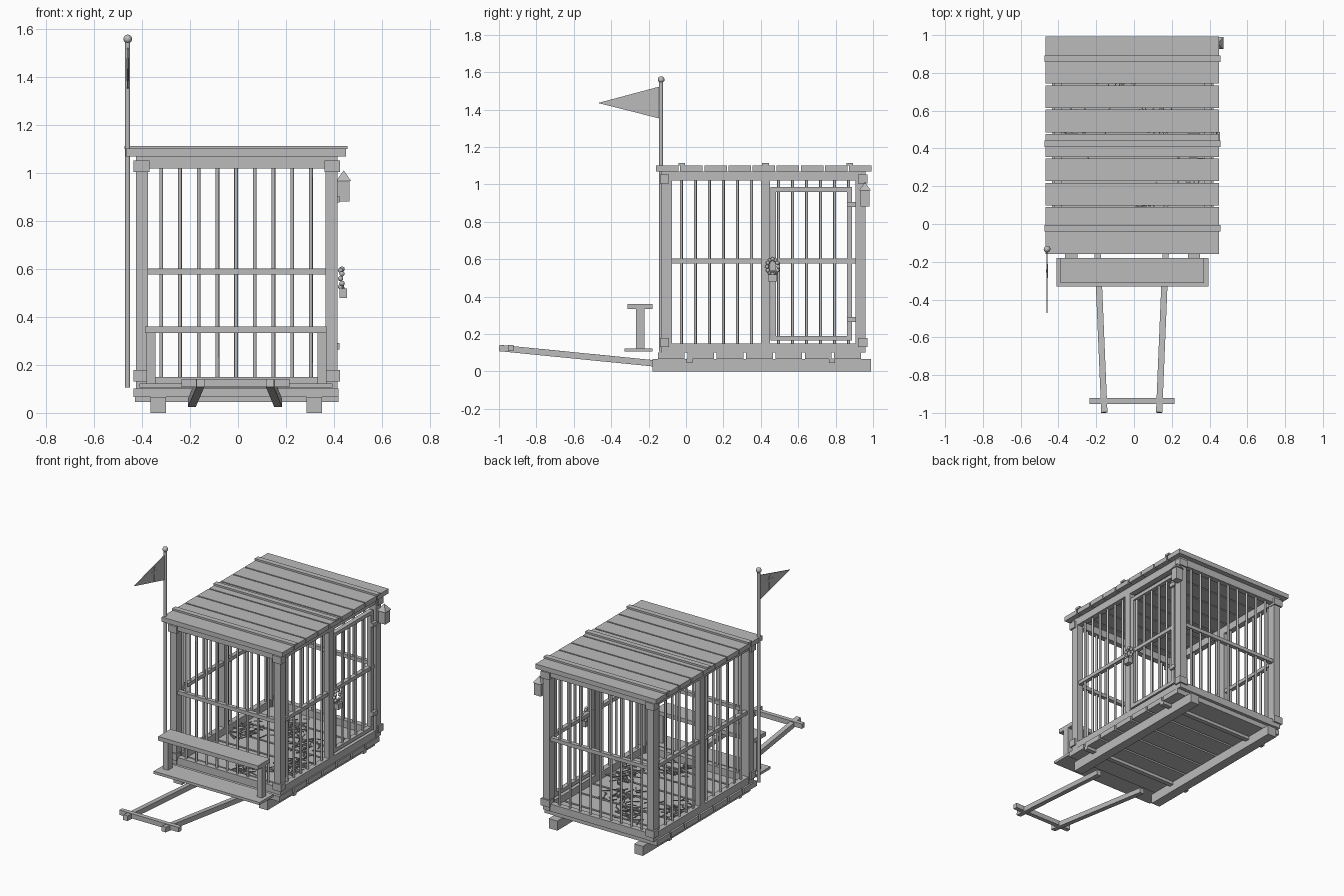
import bpy, bmesh, math, random
from mathutils import Vector, Matrix

cube = bpy.data.objects.get("Cube")
if cube:
    bpy.data.objects.remove(cube, do_unlink=True)

GREY = (0.5, 0.5, 0.5, 1)
mat = bpy.data.materials.new("weathered_grey")
mat.use_nodes = True
mat.diffuse_color = GREY
mat.node_tree.nodes["Principled BSDF"].inputs["Base Color"].default_value = GREY


class Part:
    """Collects primitive shapes into one named object."""

    def __init__(self, name):
        self.name, self.bm = name, bmesh.new()

    def box(self, x0, x1, y0, y1, z0, z1):
        size = Matrix.Diagonal((x1 - x0, y1 - y0, z1 - z0, 1))
        mid = Vector((x0 + x1, y0 + y1, z0 + z1)) / 2
        bmesh.ops.create_cube(self.bm, size=1, matrix=Matrix.Translation(mid) @ size)

    def beam(self, a, b, width, height):
        a, b = Vector(a), Vector(b)
        turn = (b - a).to_track_quat('Y', 'Z').to_matrix().to_4x4()
        size = Matrix.Diagonal((width, (b - a).length, height, 1))
        bmesh.ops.create_cube(self.bm, size=1, matrix=Matrix.Translation((a + b) / 2) @ turn @ size)

    def rod(self, x, y, z0, z1, r, sides=8, r2=None):
        bmesh.ops.create_cone(self.bm, cap_ends=True, segments=sides, radius1=r,
                              radius2=r if r2 is None else r2, depth=z1 - z0,
                              matrix=Matrix.Translation((x, y, (z0 + z1) / 2)))

    def ball(self, x, y, z, r):
        bmesh.ops.create_uvsphere(self.bm, u_segments=12, v_segments=8, radius=r,
                                  matrix=Matrix.Translation((x, y, z)))

    def done(self, smooth=False):
        mesh = bpy.data.meshes.new(self.name)
        self.bm.to_mesh(mesh)
        self.bm.free()
        mesh.materials.append(mat)
        ob = bpy.data.objects.new(self.name, mesh)
        bpy.context.collection.objects.link(ob)
        if smooth:
            bpy.ops.object.select_all(action='DESELECT')
            ob.select_set(True)
            bpy.context.view_layer.objects.active = ob
            bpy.ops.object.shade_smooth_by_angle(angle=math.radians(50))


# Outer limits of the cage
L, R, F, B = -0.425, 0.415, -0.13, 0.96
POST = 0.05
BOT, TOP = 0.15, 1.02

# Runners and cross beams under the floor
p = Part("runners")
for x in (-0.365, 0.285):
    p.box(x, x + 0.065, -0.18, 0.99, 0, 0.066)
p.done()
p = Part("floor_cross_beams")
for y in (0.02, 0.78):
    p.box(-0.43, 0.42, y - 0.016, y + 0.016, 0.045, 0.07)
p.done()

# Floor boards
p = Part("floor_boards")
for i in range(7):
    y = -0.15 + i * 0.157
    p.box(-0.435, 0.42, y, y + 0.143, 0.066, 0.101)
p.done()

# Cage frame
p = Part("corner_posts")
for x in (L, R - POST):
    for y in (F, B - 0.055):
        p.box(x, x + POST, y, y + 0.055, 0.1, 1.07)
p.done()
p = Part("side_rails")
for x in (L, R - 0.045):
    for z in (0.1, TOP):
        p.box(x + 0.003, x + 0.042, F + 0.05, B - 0.05, z, z + 0.05)
p.done()
p = Part("end_rails")
for y in (F, B - 0.045):
    for z in (0.1, TOP):
        p.box(L + 0.04, R - 0.04, y + 0.003, y + 0.042, z, z + 0.05)
p.done()
p = Part("middle_posts")
for x in (L, R - 0.045):
    p.box(x + 0.002, x + 0.043, 0.4, 0.45, BOT, TOP)
p.done()
p = Part("corner_brackets")
for x in (L - 0.01, R - 0.055):
    for y in (F - 0.01, B - 0.04):
        for z in (0.13, 1.005):
            p.box(x, x + 0.065, y, y + 0.05, z, z + 0.048)
p.done()

# Bars and middle rails
bars = Part("cage_bars")
for i in range(9):
    for y in (F + 0.025, B - 0.025):
        bars.rod(-0.32 + i * 0.078, y, BOT, TOP, 0.008)
for i in range(6):
    bars.rod(R - 0.025, -0.025 + i * 0.075, BOT, TOP, 0.008)
for start in (-0.025, 0.495):
    for i in range(6):
        bars.rod(L + 0.025, start + i * 0.075, BOT, TOP, 0.008)
bars.done(True)
p = Part("middle_rails")
for y in (F + 0.025, B - 0.025):
    p.box(L + 0.05, R - 0.05, y - 0.014, y + 0.014, 0.578, 0.603)
for x in (L + 0.025, R - 0.025):
    p.box(x - 0.014, x + 0.014, F + 0.05, B - 0.05, 0.578, 0.603)
p.done()

# Door with hinges
p = Part("door_frame")
for y in (0.453, 0.86):
    p.box(0.378, 0.408, y, y + 0.027, 0.165, 0.985)
for z in (0.165, 0.96):
    p.box(0.378, 0.408, 0.48, 0.86, z, z + 0.025)
p.done()
p = Part("door_bars")
for i in range(5):
    p.rod(0.392, 0.495 + i * 0.075, 0.18, 0.97, 0.008)
p.done(True)
p = Part("door_hinges")
for z in (0.265, 0.878):
    p.box(0.4, 0.424, 0.86, 0.91, z, z + 0.027)
p.done()

# Chain and padlock
p = Part("lock_chain")
for i in range(12):
    a = 2 * math.pi * i / 12
    mid = Matrix.Translation((0.428 + 0.006 * (i % 2), 0.463 + 0.03 * math.cos(a), 0.56 + 0.04 * math.sin(a)))
    bmesh.ops.create_uvsphere(p.bm, u_segments=8, v_segments=6, radius=0.011, matrix=mid)
p.done(True)
p = Part("padlock")
p.box(0.423, 0.455, 0.44, 0.487, 0.48, 0.518)
for y in (0.45, 0.477):
    p.rod(0.439, y, 0.515, 0.535, 0.004)
p.box(0.435, 0.443, 0.446, 0.481, 0.533, 0.541)
p.done()

# Lantern on the rear post
p = Part("lantern")
p.box(0.416, 0.466, 0.932, 0.982, 0.882, 0.967)
bmesh.ops.create_cone(p.bm, cap_ends=True, segments=4, radius1=0.045, radius2=0, depth=0.045,
                      matrix=Matrix.Translation((0.441, 0.957, 0.989)) @ Matrix.Rotation(math.pi / 4, 4, 'Z'))
p.done()

# Roof boards and battens
p = Part("roof_boards")
for i in range(9):
    y = -0.16 + i * 0.129
    p.box(-0.468, 0.45, y, y + 0.12, 1.07, 1.102)
p.done()
p = Part("roof_battens")
for y in (-0.023, 0.425, 0.875):
    p.box(-0.473, 0.457, y - 0.018, y + 0.018, 1.1, 1.114)
p.done()

# Driver bench and footboard
p = Part("footboard")
p.box(-0.41, 0.395, -0.33, -0.18, 0.105, 0.123)
p.done()
p = Part("bench_seat")
p.box(-0.388, 0.37, -0.313, -0.18, 0.333, 0.361)
p.done()
p = Part("bench_supports")
for x in (-0.382, 0.332):
    p.box(x, x + 0.038, -0.268, -0.222, 0.12, 0.335)
p.done()

# Pulling shafts
p = Part("pulling_shafts")
for near, far in ((-0.193, -0.157), (0.168, 0.133)):
    p.beam((near, -0.15, 0.041), (far, -0.998, 0.125), 0.033, 0.034)
p.done()
p = Part("shaft_crossbar")
p.box(-0.235, 0.215, -0.952, -0.922, 0.108, 0.141)
p.done()

# Flag and pole
PX, PY = -0.46, -0.133
p = Part("flag_pole")
p.rod(PX, PY, 0.105, 1.55, 0.011, 10)
p.ball(PX, PY, 1.56, 0.018)
p.done(True)
p = Part("pennant")
corners = [p.bm.verts.new((PX - 0.003, y, z)) for y, z in ((PY, 1.35), (PY, 1.525), (-0.47, 1.435))]
face = p.bm.faces.new(corners)
top = bmesh.ops.extrude_face_region(p.bm, geom=[face])["geom"]
bmesh.ops.translate(p.bm, verts=[v for v in top if isinstance(v, bmesh.types.BMVert)], vec=(0.006, 0, 0))
bmesh.ops.recalc_face_normals(p.bm, faces=p.bm.faces)
p.done()
p = Part("pennant_cross")
p.box(PX - 0.005, PX + 0.0045, -0.257, -0.241, 1.385, 1.48)
p.box(PX - 0.0045, PX + 0.004, -0.287, -0.211, 1.438, 1.456)
p.done()

# Straw clumps on the floor
random.seed(4)
p = Part("straw")
for cx, cy in ((-0.08, 0.7), (0.26, 0.27), (0.05, 0.02), (0.1, 0.55), (-0.28, 0.5)):
    for i in range(40):
        x, y = random.gauss(cx, 0.055), random.gauss(cy, 0.07)
        x, y = max(-0.34, min(0.33, x)), max(-0.05, min(0.88, y))
        a, length = random.uniform(0, math.pi), random.uniform(0.02, 0.04)
        dx, dy = length * math.cos(a), length * math.sin(a)
        z = random.uniform(0.106, 0.125)
        p.beam((x - dx, y - dy, z), (x + dx, y + dy, z + random.uniform(-0.006, 0.012)), 0.006, 0.005)
p.done()
